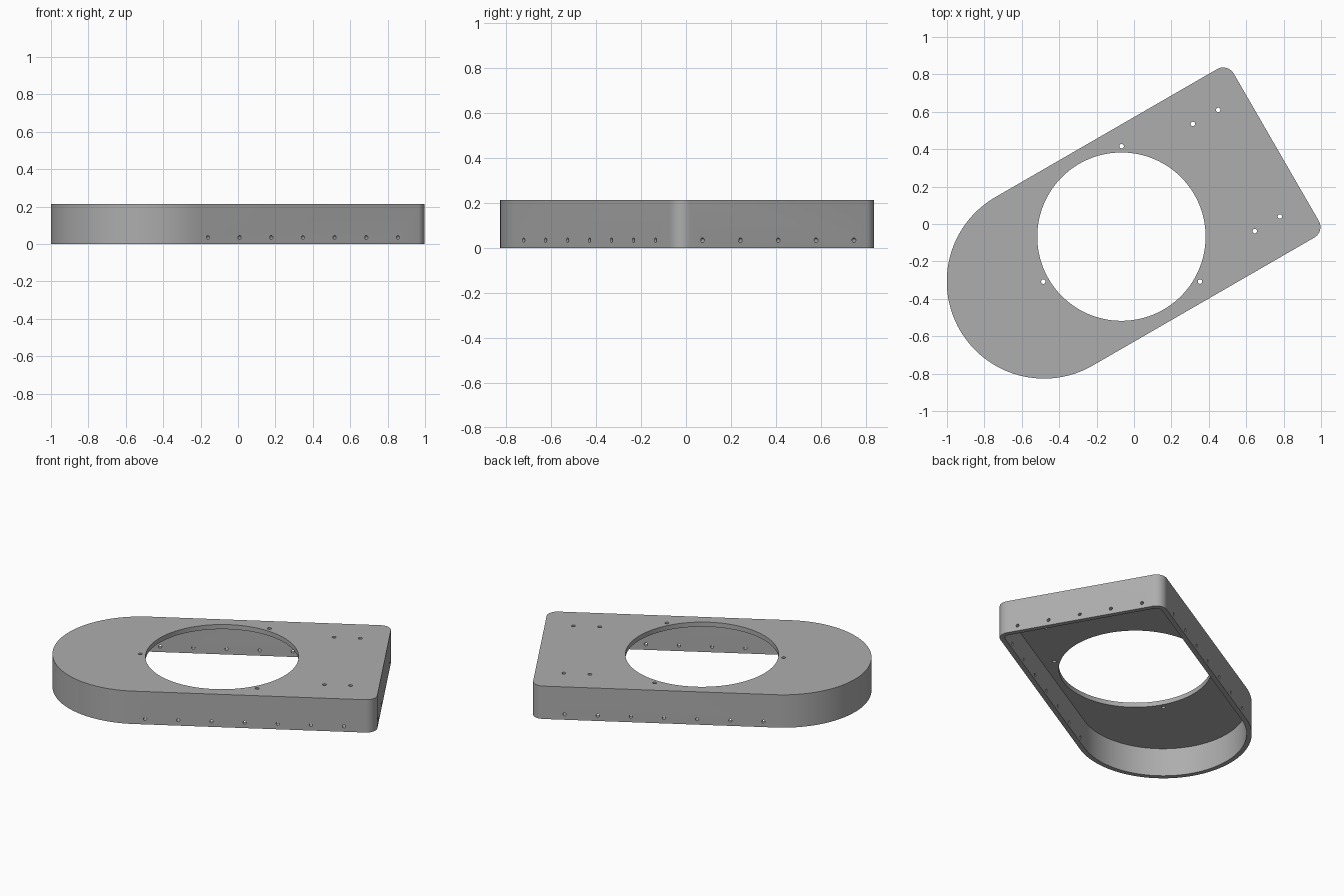
import bpy, bmesh, math
from mathutils import Matrix, Vector

cube = bpy.data.objects.get("Cube")
if cube:
    bpy.data.objects.remove(cube, do_unlink=True)

HEIGHT, WALL, TILT = 0.213, 0.03, math.radians(30)
MID, HALF = -0.025, 0.52           # centre line and half width of the housing
ROUND_U, END_U, CORNER = -0.57, 0.864, 0.065

grey = bpy.data.materials.new("grey metal")
grey.use_nodes = True
grey.diffuse_color = (0.42, 0.42, 0.42, 1)
grey.node_tree.nodes["Principled BSDF"].inputs["Base Color"].default_value = (0.42, 0.42, 0.42, 1)


def arc(u, v, r, start, end, steps):
    angles = [math.radians(start + (end - start) * i / steps) for i in range(steps + 1)]
    return [(u + r * math.cos(a), v + r * math.sin(a)) for a in angles]


def outline(inset):
    """Rounded tongue: half circle at one end, small corners at the other."""
    r = max(CORNER - inset, 0.01)
    u, dv = END_U - inset - r, HALF - inset - r
    return (arc(ROUND_U, MID, HALF - inset, 90, 270, 64)
            + arc(u, MID - dv, r, -90, 0, 10)
            + arc(u, MID + dv, r, 0, 90, 10))


def make_object(name, bm):
    bmesh.ops.recalc_face_normals(bm, faces=bm.faces)
    mesh = bpy.data.meshes.new(name)
    bm.to_mesh(mesh)
    bm.free()
    mesh.materials.append(grey)
    obj = bpy.data.objects.new(name, mesh)
    bpy.context.collection.objects.link(obj)
    return obj


def prism(name, points, z0, z1):
    bm = bmesh.new()
    face = bm.faces.new([bm.verts.new((u, v, z0)) for u, v in points])
    top = bmesh.ops.extrude_face_region(bm, geom=[face])["geom"]
    bmesh.ops.translate(bm, vec=(0, 0, z1 - z0),
                        verts=[e for e in top if isinstance(e, bmesh.types.BMVert)])
    return make_object(name, bm)


def drill(bm, place, axis, r, depth, sides):
    turn = Vector((0, 0, 1)).rotation_difference(Vector(axis)).to_matrix().to_4x4()
    bmesh.ops.create_cone(bm, cap_ends=True, segments=sides, radius1=r, radius2=r,
                          depth=depth, matrix=Matrix.Translation(place) @ turn)


# Housing shell and the cavity open at the bottom
housing = prism("housing", outline(0), 0, HEIGHT)
cavity = prism("cavity_cutter", outline(WALL), -0.1, HEIGHT - WALL)

# Large opening and the small screw holes in the top plate
bm = bmesh.new()
drill(bm, (-0.092, MID, HEIGHT), (0, 0, 1), 0.45, 0.12, 128)
back = Matrix.Rotation(-TILT, 3, 'Z')
for x, y in [(-0.066, 0.416), (0.315, 0.535), (0.45, 0.61), (0.78, 0.04),
             (0.646, -0.038), (0.353, -0.308), (-0.485, -0.308)]:
    drill(bm, back @ Vector((x, y, HEIGHT)), (0, 0, 1), 0.012, 0.12, 16)

# Screw holes along both long walls and the square end
for side in (-1, 1):
    for i in range(7):
        drill(bm, (-0.5 + 0.1955 * i, MID + side * (HALF - WALL / 2), 0.035),
              (0, 1, 0), 0.01, 0.1, 16)
for i in range(-2, 3):
    drill(bm, (END_U - WALL / 2, MID + 0.1945 * i, 0.035), (1, 0, 0), 0.01, 0.1, 16)
holes = make_object("hole_cutter", bm)

# Cut the shell, then remove the cutters
bpy.context.view_layer.objects.active = housing
housing.select_set(True)
for cutter in (cavity, holes):
    mod = housing.modifiers.new(cutter.name, 'BOOLEAN')
    mod.operation, mod.solver, mod.object = 'DIFFERENCE', 'EXACT', cutter
    cutter.hide_render = True
    bpy.ops.object.modifier_apply(modifier=mod.name)
    bpy.data.objects.remove(cutter, do_unlink=True)

housing.rotation_euler.z = TILT
bpy.ops.object.shade_smooth_by_angle(angle=math.radians(30))
